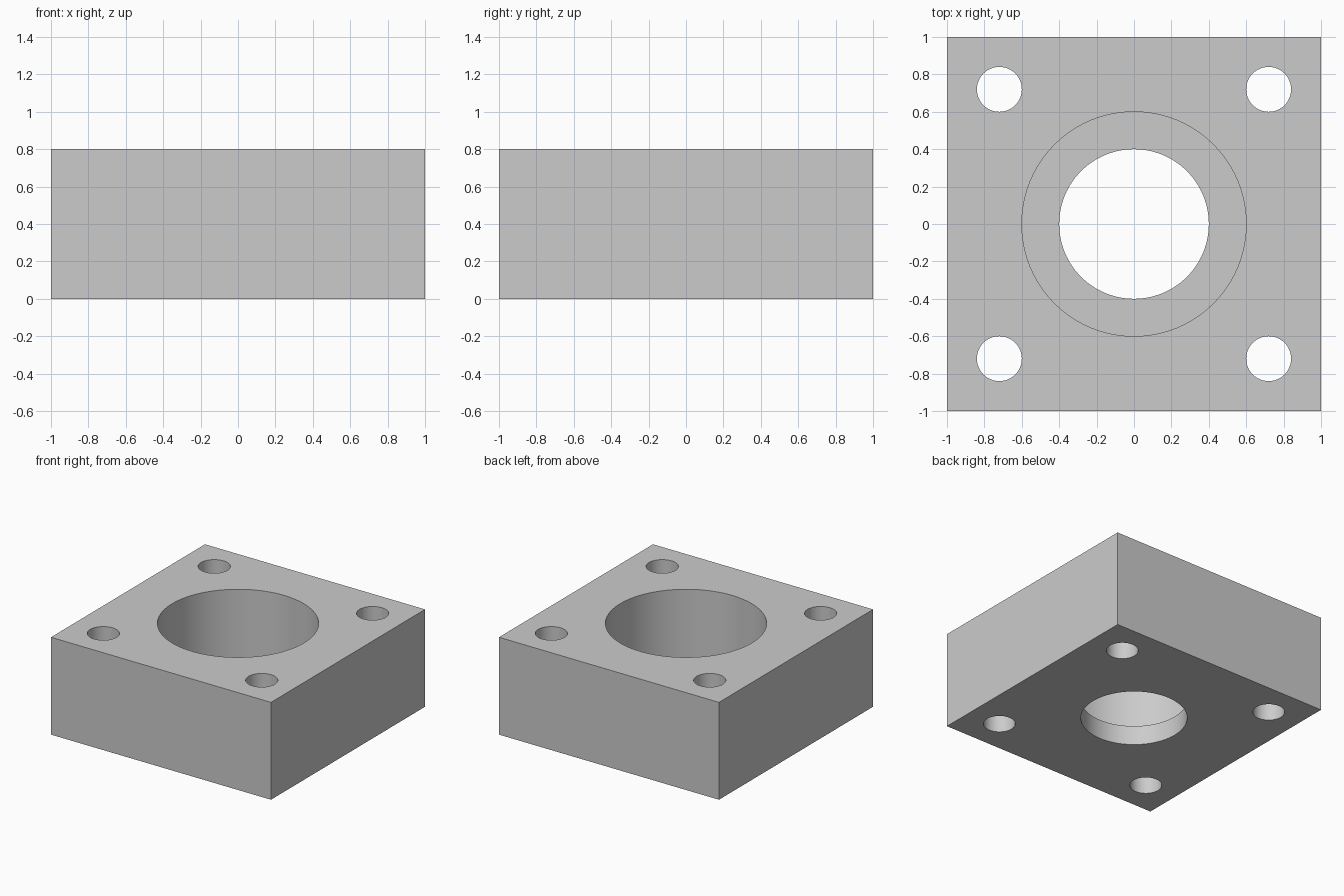
import bpy
import math

if "Cube" in bpy.data.objects:
    bpy.data.objects.remove(bpy.data.objects["Cube"], do_unlink=True)

HEIGHT = 0.8        # block height
STEP = 0.16         # height of the ledge inside the central bore
BOLT = 0.72         # bolt hole offset from the centre

grey = bpy.data.materials.new("light grey")
grey.use_nodes = True
grey.diffuse_color = (0.6, 0.6, 0.6, 1)
grey.node_tree.nodes["Principled BSDF"].inputs["Base Color"].default_value = (0.6, 0.6, 0.6, 1)

# Square block
bpy.ops.mesh.primitive_cube_add(size=2, location=(0, 0, HEIGHT / 2))
block = bpy.context.object
block.name = "flange_block"
block.scale.z = HEIGHT / 2
bpy.ops.object.transform_apply(location=True, rotation=False, scale=True)
block.data.materials.append(grey)


def drill(x, y, radius, bottom, sides):
    """Cut a vertical round hole from the given height up through the top."""
    top = HEIGHT + 0.2
    bpy.ops.mesh.primitive_cylinder_add(
        vertices=sides, radius=radius, depth=top - bottom,
        location=(x, y, (top + bottom) / 2))
    cutter = bpy.context.object
    cutter.hide_render = True
    cutter.data.materials.append(grey)
    cut = block.modifiers.new("hole", "BOOLEAN")
    cut.operation = "DIFFERENCE"
    cut.solver = "EXACT"
    cut.object = cutter
    bpy.ops.object.select_all(action="DESELECT")
    block.select_set(True)
    bpy.context.view_layer.objects.active = block
    bpy.ops.object.modifier_apply(modifier=cut.name)
    bpy.data.objects.remove(cutter, do_unlink=True)


# Central through hole and the wider bore above it
drill(0, 0, 0.4, -0.2, 96)
drill(0, 0, 0.6, STEP, 96)

# Corner bolt holes
for sx in (-1, 1):
    for sy in (-1, 1):
        drill(sx * BOLT, sy * BOLT, 0.12, -0.2, 48)

# Smooth bore walls, sharp rims
bpy.ops.object.shade_smooth_by_angle(angle=math.radians(30))
